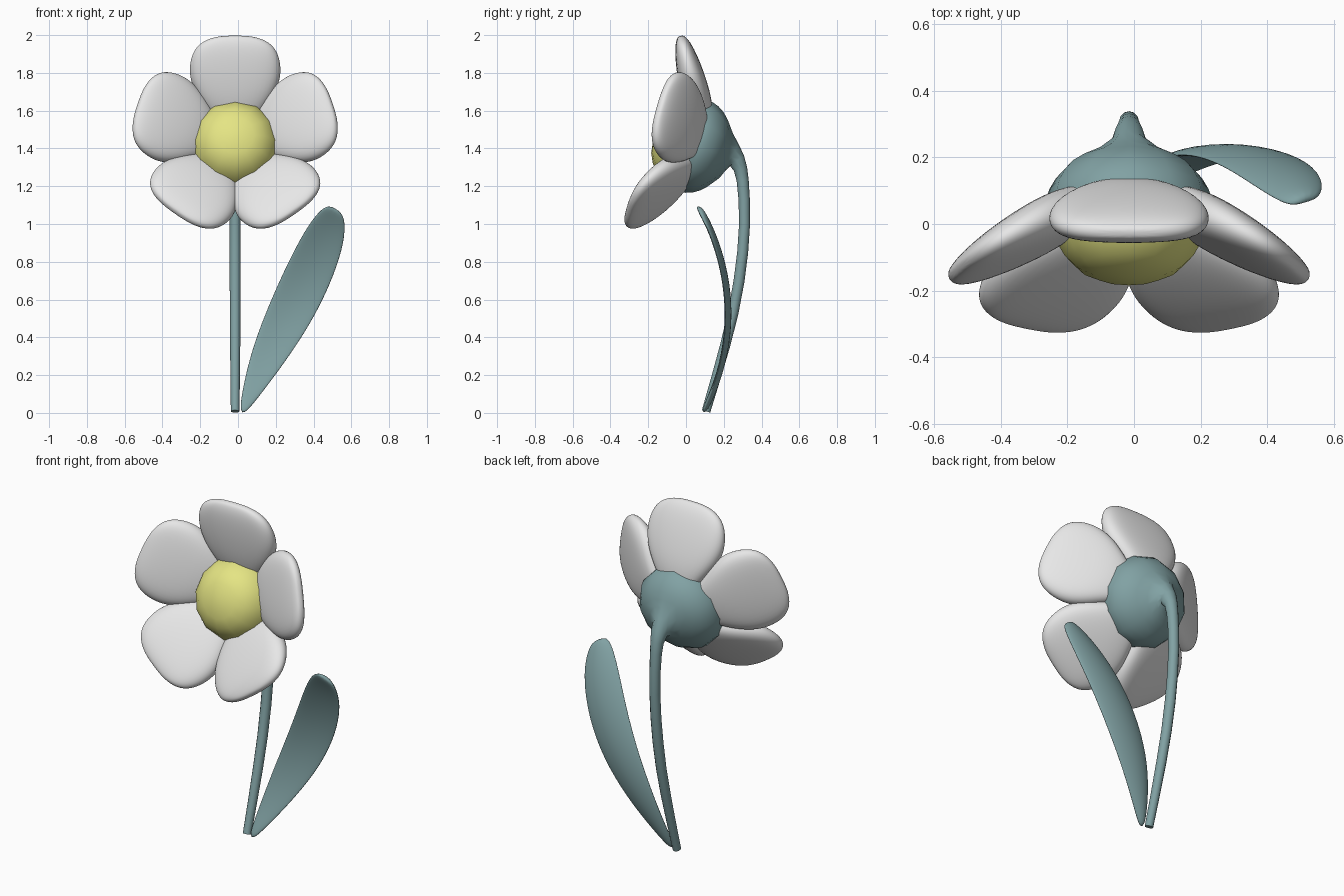
import bpy
import bmesh
from math import sin, cos, pi, radians, copysign
from mathutils import Vector

cube = bpy.data.objects.get("Cube")
if cube:
    bpy.data.objects.remove(cube, do_unlink=True)


def material(name, rgb):
    mat = bpy.data.materials.new(name)
    mat.use_nodes = True
    mat.diffuse_color = (*rgb, 1)
    mat.node_tree.nodes["Principled BSDF"].inputs["Base Color"].default_value = (*rgb, 1)
    return mat


white = material("petal white", (0.8, 0.8, 0.8))
yellow = material("pollen yellow", (0.78, 0.78, 0.23))
green = material("leaf green", (0.22, 0.36, 0.37))


def loft(name, rows, mat, subdivide=0, power=1.0, cup=Vector(), sides=12):
    """Skin rings given as (centre, half width vector, half thickness vector)."""
    bm = bmesh.new()
    rings = []
    for centre, wide, thick in rows:
        ring = []
        for i in range(sides):
            a = 2 * pi * i / sides
            c, s = (copysign(abs(v) ** power, v) for v in (cos(a), sin(a)))
            bend = cup * wide.length * (1 - c * c)
            ring.append(bm.verts.new(centre + wide * c + thick * s + bend))
        rings.append(ring)
    for low, high in zip(rings, rings[1:]):
        for i in range(sides):
            j = (i + 1) % sides
            bm.faces.new((low[i], low[j], high[j], high[i]))
    bm.faces.new(rings[0])
    bm.faces.new(rings[-1])
    bmesh.ops.recalc_face_normals(bm, faces=bm.faces)
    mesh = bpy.data.meshes.new(name)
    bm.to_mesh(mesh)
    bm.free()
    mesh.materials.append(mat)
    obj = bpy.data.objects.new(name, mesh)
    bpy.context.collection.objects.link(obj)
    if subdivide:
        mod = obj.modifiers.new("smooth form", "SUBSURF")
        mod.levels = mod.render_levels = subdivide
    bpy.ops.object.select_all(action="DESELECT")
    obj.select_set(True)
    bpy.context.view_layer.objects.active = obj
    if subdivide:
        bpy.ops.object.shade_smooth()
    else:
        bpy.ops.object.shade_smooth_by_angle(angle=radians(50))
    return obj


# Frame of the flower head, which faces forward and slightly up
TILT = radians(16.6)
HEAD = Vector((-0.015, 0.07, 1.405))
SIDE = Vector((1, 0, 0))
UP = Vector((0, sin(TILT), cos(TILT)))
FRONT = Vector((0, -cos(TILT), sin(TILT)))

# Domed flower centre, a little fuller than a half sphere
RADIUS = 0.246
dome = []
for k in range(7):
    a = radians(88) * k / 6
    r = RADIUS * cos(a) ** 0.72
    dome.append((HEAD + FRONT * RADIUS * sin(a), SIDE * r, UP * r))
loft("flower_centre", dome, yellow)

# Petals: distance along the petal, half width, half thickness
profile = [(0, 0.07, 0.04), (0.1, 0.145, 0.072), (0.19, 0.207, 0.078),
           (0.27, 0.238, 0.074), (0.34, 0.243, 0.067), (0.41, 0.23, 0.056),
           (0.465, 0.195, 0.042), (0.498, 0.135, 0.026), (0.512, 0.06, 0.012)]
lift = radians(31)
for n in range(5):
    a = 2 * pi * n / 5
    outward = SIDE * sin(a) + UP * cos(a)
    across = SIDE * cos(a) - UP * sin(a)
    along = outward * cos(lift) + FRONT * sin(lift)
    face = FRONT * cos(lift) - outward * sin(lift)
    root = HEAD + outward * 0.1
    loft(f"petal_{n + 1}",
         [(root + along * s, across * w * 1.03, face * t * 1.02) for s, w, t in profile],
         white, subdivide=2, power=0.72)

# Calyx narrowing into the curved stem: centre, half width and half height of each ring
path = [(HEAD - FRONT * d, w, h) for d, w, h in
        [(-0.035, 0.25, 0.25), (0, 0.25, 0.25), (0.035, 0.24, 0.238),
         (0.07, 0.22, 0.216), (0.1, 0.193, 0.187), (0.125, 0.155, 0.155),
         (0.15, 0.1, 0.122), (0.18, 0.055, 0.08)]]
path += [(Vector((HEAD.x, y, z)), r, r) for y, z, r in
         [(0.27, 1.335, 0.046), (0.289, 1.29, 0.036), (0.3, 1.23, 0.032),
          (0.308, 1.13, 0.03), (0.31, 1.0, 0.029), (0.3, 0.85, 0.029),
          (0.281, 0.7, 0.029), (0.25, 0.53, 0.028), (0.208, 0.36, 0.027),
          (0.16, 0.19, 0.025), (0.106, 0.008, 0.023)]]
rings = []
for i, (p, w, h) in enumerate(path):
    ahead = path[min(i + 1, len(path) - 1)][0]
    behind = path[max(i - 1, 0)][0]
    normal = SIDE.cross((ahead - behind).normalized())
    rings.append((p, SIDE * w, normal * h))
loft("calyx_and_stem", rings, green)

# Arching leaf: left and right edge (x, z) of each ring
edges = [(0.005, 0.005, 0.035, -0.01), (0.03, 0.17, 0.125, 0.1),
         (0.08, 0.37, 0.255, 0.27), (0.165, 0.59, 0.39, 0.47),
         (0.26, 0.8, 0.495, 0.68), (0.35, 0.97, 0.56, 0.87),
         (0.425, 1.07, 0.572, 0.99), (0.48, 1.105, 0.555, 1.06)]


def arch(x, z):
    return Vector((x, 0.09 + 0.483 * z - 0.468 * z * z, z))


leaf = []
for x1, z1, x2, z2 in edges:
    a, b = arch(x1, z1), arch(x2, z2)
    middle = (a + b) / 2
    slope = 0.483 - 0.936 * middle.z
    leaf.append((middle, (b - a) / 2, Vector((0, 1, -slope)).normalized() * 0.017))
loft("leaf", leaf, green, subdivide=2, cup=Vector((0, 0.16, 0)))
